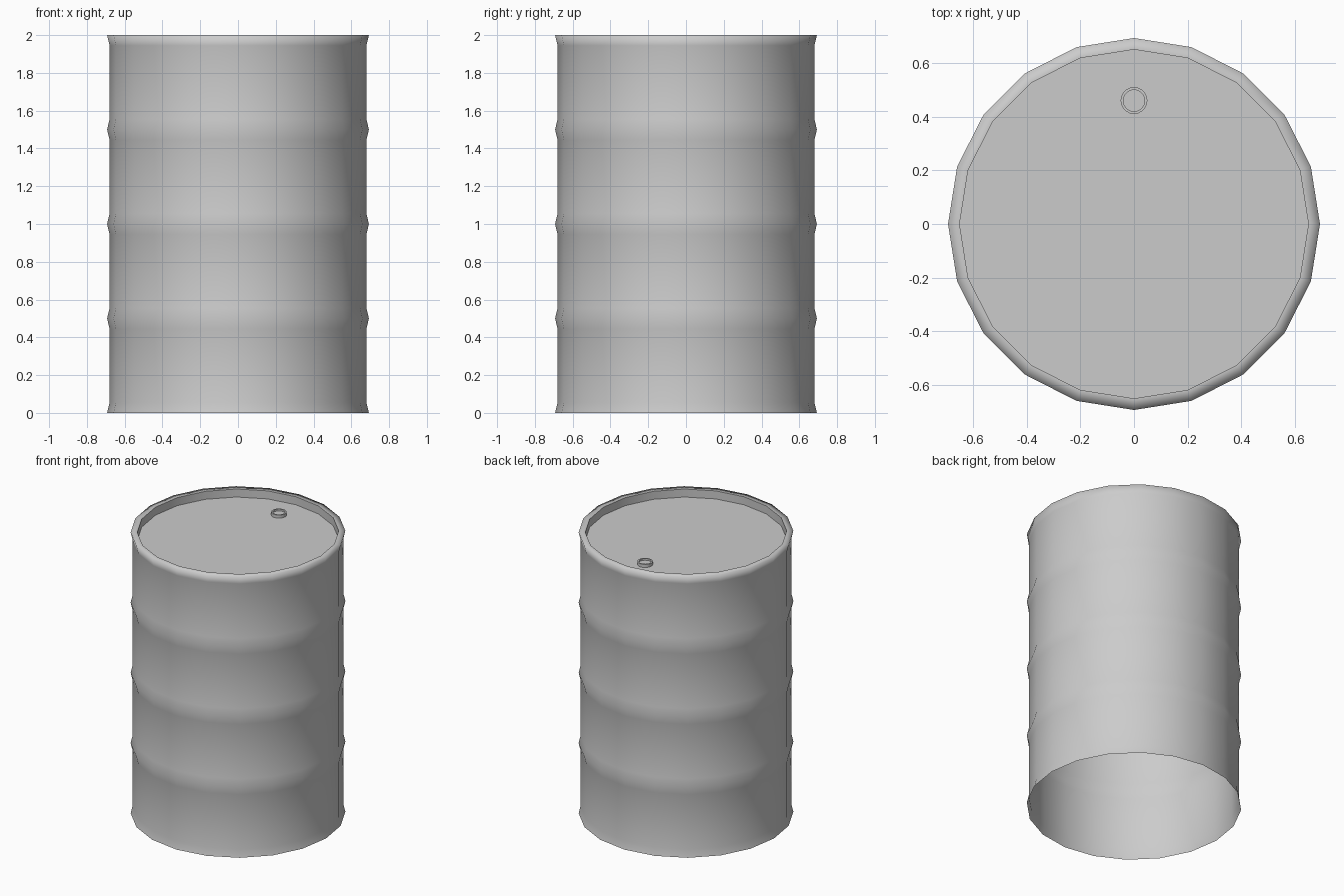
import bpy, bmesh, math

if "Cube" in bpy.data.objects:
    bpy.data.objects.remove(bpy.data.objects["Cube"])


def lathe(name, profile, sides, center=(0, 0), sharp_rings=(), cap=True):
    """Revolve (radius, z) points around z; optionally close the last ring with a flat face."""
    bm = bmesh.new()
    rings = []
    for r, z in profile:
        rings.append([bm.verts.new((center[0] + r * math.cos(2 * math.pi * i / sides),
                                    center[1] + r * math.sin(2 * math.pi * i / sides), z))
                      for i in range(sides)])
    for a, b in zip(rings, rings[1:]):
        for i in range(sides):
            j = (i + 1) % sides
            bm.faces.new((a[i], a[j], b[j], b[i])).smooth = True
    if cap:
        bm.faces.new(rings[-1])
    for k in sharp_rings:
        for i in range(sides):
            edge = bm.edges.get((rings[k][i], rings[k][(i + 1) % sides]))
            edge.smooth = False
    mesh = bpy.data.meshes.new(name)
    bm.to_mesh(mesh)
    bm.free()
    obj = bpy.data.objects.new(name, mesh)
    bpy.context.collection.objects.link(obj)
    return obj


WALL, BULGE, INNER, LID_Z = 0.68, 0.693, 0.65, 1.943

# Drum shell: open flared foot, three rolled ribs, top rim and recessed lid
profile = [(BULGE, 0), (WALL, 0.055)]
for z in (0.5, 1.0, 1.5):
    profile += [(WALL, z - 0.055), (BULGE, z), (WALL, z + 0.055)]
profile += [(WALL, 1.945), (BULGE, 2.0), (INNER, 2.0), (INNER, LID_Z)]
n = len(profile)
lathe("drum_shell", profile, 20, sharp_rings=(n - 2, n - 1))

# Filler plug: low ring with a sunken centre
plug = [(0.05, LID_Z), (0.05, 1.965), (0.04, 1.965), (0.04, 1.953)]
lathe("filler_plug", plug, 20, center=(0, 0.46), sharp_rings=(0, 1, 2, 3))
